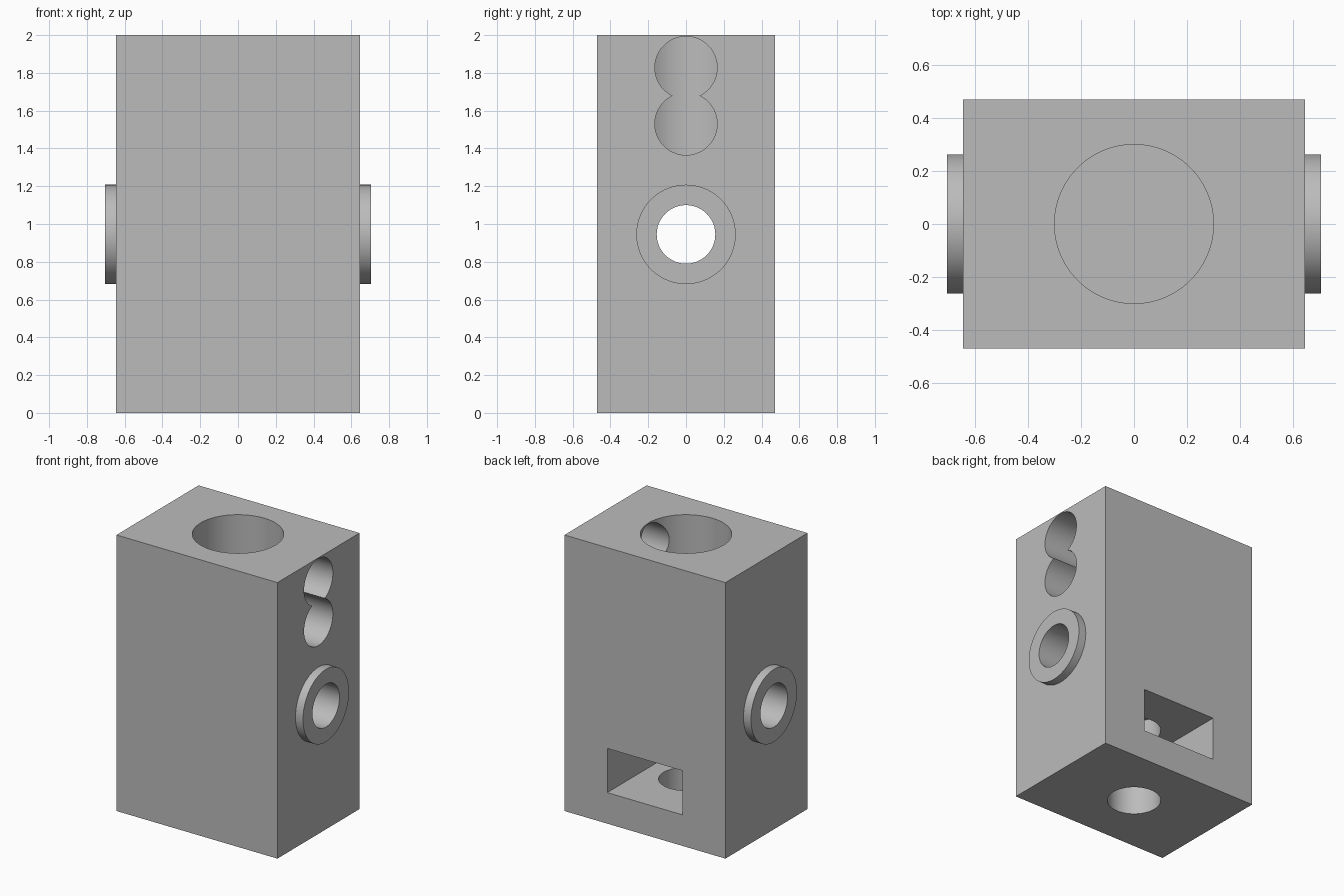
import bpy
from math import radians
from mathutils import Vector

default = bpy.data.objects.get("Cube")
if default:
    bpy.data.objects.remove(default, do_unlink=True)

HALF_X, HALF_Y, HEIGHT = 0.645, 0.47, 2.0
AXLE_Z = 0.945

grey = bpy.data.materials.new("plain grey")
grey.use_nodes = True
colour = (0.5, 0.5, 0.5, 1)
grey.diffuse_color = colour
grey.node_tree.nodes["Principled BSDF"].inputs["Base Color"].default_value = colour


def box(name, low, high):
    low, high = Vector(low), Vector(high)
    bpy.ops.mesh.primitive_cube_add(size=1, location=(low + high) / 2)
    obj = bpy.context.object
    obj.name = name
    obj.scale = high - low
    bpy.ops.object.transform_apply(location=True, rotation=True, scale=True)
    return obj


def rod(name, radius, start, end):
    """Cylinder running from one point to another."""
    start, end = Vector(start), Vector(end)
    axis = end - start
    bpy.ops.mesh.primitive_cylinder_add(
        vertices=96, radius=radius, depth=axis.length,
        location=(start + end) / 2,
        rotation=axis.to_track_quat('Z', 'Y').to_euler())
    obj = bpy.context.object
    obj.name = name
    bpy.ops.object.transform_apply(location=True, rotation=True, scale=True)
    return obj


def combine(target, tool, operation):
    mod = target.modifiers.new(tool.name, 'BOOLEAN')
    mod.operation, mod.solver, mod.object = operation, 'EXACT', tool
    bpy.ops.object.select_all(action='DESELECT')
    bpy.context.view_layer.objects.active = target
    target.select_set(True)
    bpy.ops.object.modifier_apply(modifier=mod.name)
    bpy.data.objects.remove(tool, do_unlink=True)


# Main block
block = box("block", (-HALF_X, -HALF_Y, 0), (HALF_X, HALF_Y, HEIGHT))

# Round bosses on both sides
for side in (-1, 1):
    boss = rod("boss", 0.263, (side * 0.55, 0, AXLE_Z), (side * 0.705, 0, AXLE_Z))
    combine(block, boss, 'UNION')

# Axle hole through both bosses
combine(block, rod("axle_hole", 0.155, (-1, 0, AXLE_Z), (1, 0, AXLE_Z)), 'DIFFERENCE')

# Wide bore from the top, reached by two overlapping ports on one side
combine(block, rod("top_bore", 0.3, (0, 0, 1.3), (0, 0, 2.2)), 'DIFFERENCE')
for z in (1.53, 1.828):
    combine(block, rod("side_port", 0.165, (0.05, 0, z), (1, 0, z)), 'DIFFERENCE')

# Bolt hole from below and the rectangular pocket at the back
combine(block, rod("bolt_hole", 0.18, (0, 0, -0.2), (0, 0, 0.72)), 'DIFFERENCE')
combine(block, box("pocket", (-0.302, -0.3, 0.225), (0.302, 0.8, 0.545)), 'DIFFERENCE')

block.data.materials.clear()
block.data.materials.append(grey)
for face in block.data.polygons:
    face.material_index = 0
bpy.ops.object.shade_smooth_by_angle(angle=radians(30))
